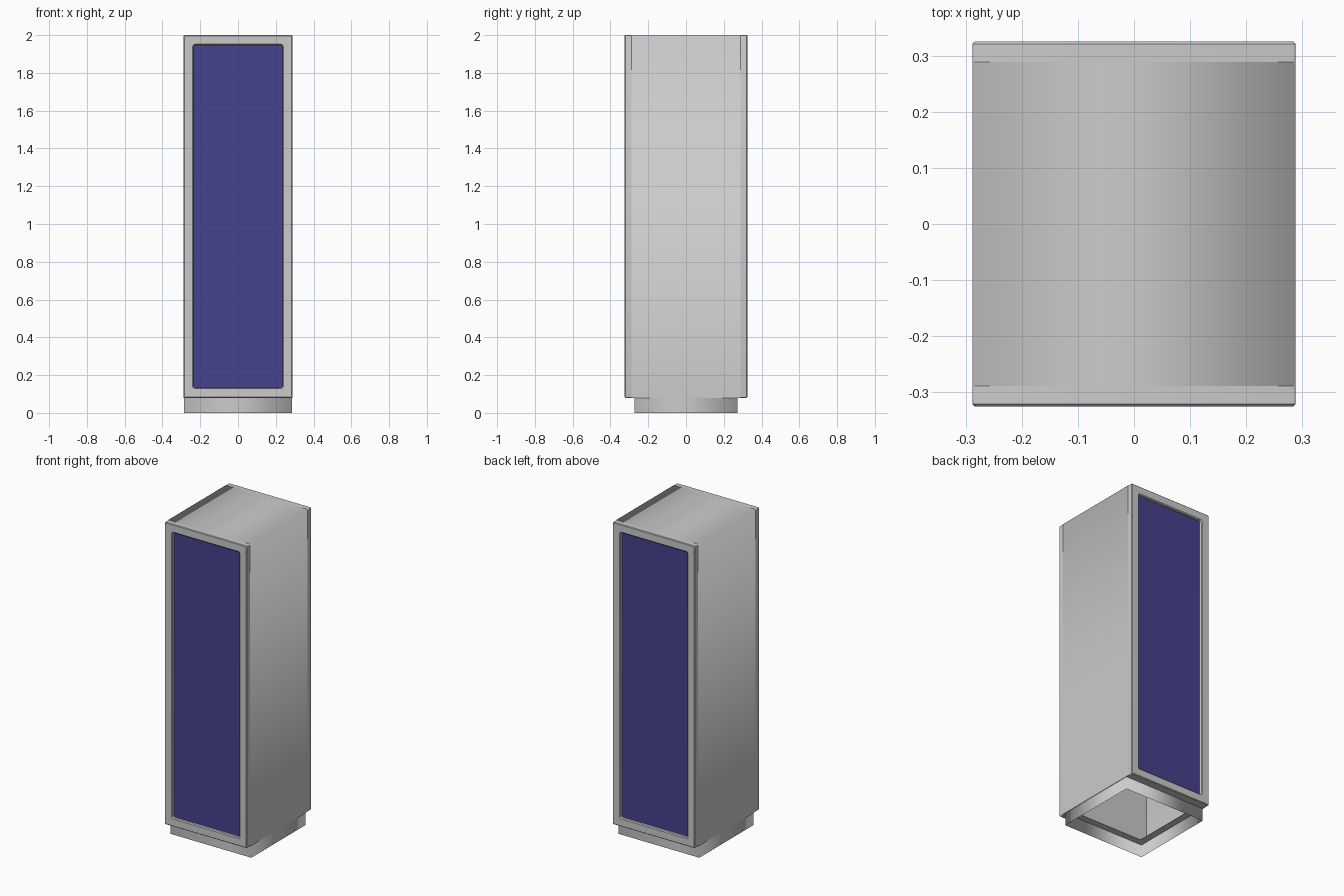
import bpy, bmesh, math

if "Cube" in bpy.data.objects:
    bpy.data.objects.remove(bpy.data.objects["Cube"])

W, Y_BODY, Y_FRONT = 0.288, 0.289, 0.325
Z0, Z1 = 0.08, 2.0


def finish(name, bm, smooth=None, material=None):
    bmesh.ops.recalc_face_normals(bm, faces=bm.faces)
    mesh = bpy.data.meshes.new(name)
    bm.to_mesh(mesh)
    bm.free()
    ob = bpy.data.objects.new(name, mesh)
    bpy.context.collection.objects.link(ob)
    if smooth == "all":
        mesh.shade_smooth()
    elif smooth:
        bpy.ops.object.select_all(action='DESELECT')
        bpy.context.view_layer.objects.active = ob
        ob.select_set(True)
        bpy.ops.object.shade_smooth_by_angle(angle=math.radians(smooth))
    if material:
        mesh.materials.append(material)
    return ob


def rounded_rect(inset, r, segs=3):
    """Outline in x/z, inset from the cabinet face."""
    hx, hz, cz = W - inset, (Z1 - Z0) / 2 - inset, (Z0 + Z1) / 2
    pts = []
    for k, (sx, sz) in enumerate([(1, 1), (-1, 1), (-1, -1), (1, -1)]):
        for i in range(segs + 1):
            a = math.pi / 2 * (k + i / segs)
            pts.append((sx * (hx - r) + r * math.cos(a),
                        cz + sz * (hz - r) + r * math.sin(a)))
    return pts


def loft(bm, loops, closed=False):
    rings = [[bm.verts.new(p) for p in loop] for loop in loops]
    pairs = list(zip(rings, rings[1:]))
    if closed:
        pairs.append((rings[-1], rings[0]))
    for a, b in pairs:
        n = len(a)
        for i in range(n):
            j = (i + 1) % n
            bm.faces.new((a[i], a[j], b[j], b[i]))
    return rings


blue = bpy.data.materials.new("blue_panel")
blue.diffuse_color = (0.06, 0.055, 0.27, 1)
blue.use_nodes = True
blue.node_tree.nodes["Principled BSDF"].inputs["Base Color"].default_value = blue.diffuse_color

# Wrapped shell: two sides and the top, open underneath
bm = bmesh.new()
path = [(-W, Z0), (-W, Z1), (W, Z1), (W, Z0)]
rows = [[bm.verts.new((x, y, z)) for x, z in path] for y in (-Y_BODY, Y_BODY)]
for i in range(3):
    bm.faces.new((rows[0][i], rows[0][i + 1], rows[1][i + 1], rows[1][i]))
finish("cabinet_shell", bm, "all")

# Front and back: bevelled frame, coloured panel and inner wall
for side, s in (("front", -1), ("back", 1)):
    bm = bmesh.new()
    profile = [(0.0, Y_BODY, 0.004), (0.0, Y_FRONT - 0.004, 0.004),
               (0.004, Y_FRONT, 0.004), (0.048, Y_FRONT, 0.010),
               (0.053, Y_FRONT - 0.005, 0.010), (0.053, Y_BODY, 0.010)]
    loft(bm, [[(x, s * y, z) for x, z in rounded_rect(i, r)]
              for i, y, r in profile], closed=True)
    finish(side + "_frame", bm, 35)

    bm = bmesh.new()
    rings = loft(bm, [[(x, s * y, z) for x, z in rounded_rect(0.052, 0.010)]
                      for y in (0.306, 0.292)])
    for ring in rings:
        bm.faces.new(ring)
    finish(side + "_panel", bm, 35, blue)

    bm = bmesh.new()
    bm.faces.new([bm.verts.new((x, s * 0.23, z)) for x, z in
                  [(-W, Z0), (W, Z0), (W, Z1 - 0.01), (-W, Z1 - 0.01)]])
    finish(side + "_inner_wall", bm)

# Hollow plinth with the cabinet's underside lip around its top
bm = bmesh.new()
loops = [(0.285, 0.273, 0.0), (0.285, 0.273, Z0)]
loft(bm, [[(-x, -y, z), (x, -y, z), (x, y, z), (-x, y, z)]
          for x, y, z in loops])
finish("plinth", bm, "all")

bm = bmesh.new()
loops = [(W, Y_BODY, Z0), (0.24, 0.23, Z0)]
loft(bm, [[(-x, -y, z), (x, -y, z), (x, y, z), (-x, y, z)]
          for x, y, z in loops])
finish("underside_lip", bm)
